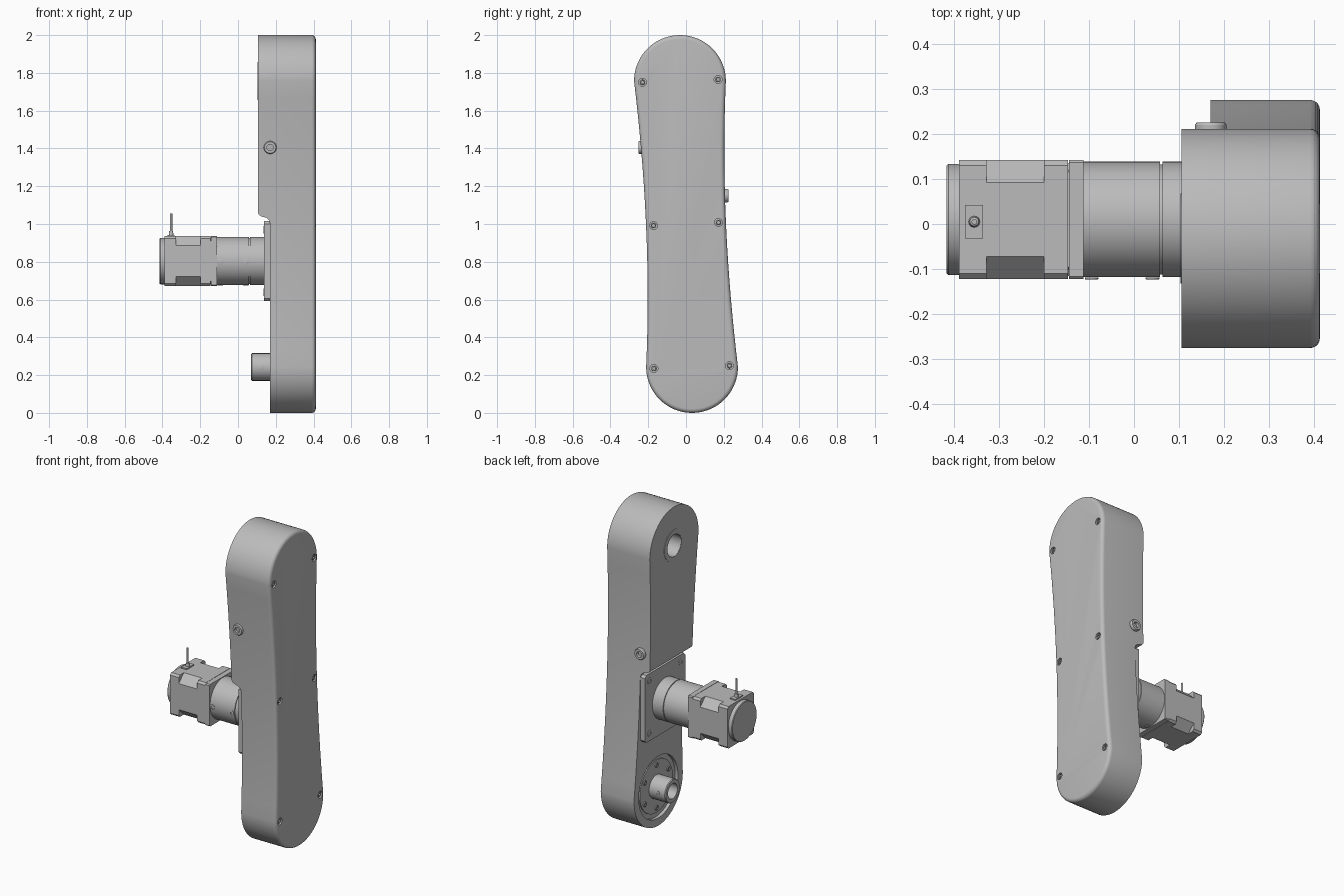
import bpy, bmesh, math
from mathutils import Vector

cube = bpy.data.objects.get("Cube")
if cube:
    bpy.data.objects.remove(cube, do_unlink=True)

grey = bpy.data.materials.new("machine grey")
grey.use_nodes = True
grey.diffuse_color = (0.5, 0.5, 0.5, 1)
grey.node_tree.nodes["Principled BSDF"].inputs["Base Color"].default_value = (0.5, 0.5, 0.5, 1)


def finish(name, bm):
    bmesh.ops.remove_doubles(bm, verts=bm.verts, dist=1e-5)
    bmesh.ops.recalc_face_normals(bm, faces=bm.faces)
    mesh = bpy.data.meshes.new(name)
    bm.to_mesh(mesh)
    bm.free()
    mesh.materials.append(grey)
    obj = bpy.data.objects.new(name, mesh)
    bpy.context.collection.objects.link(obj)
    return obj


def prism(name, points, lo, hi, axis="x", round_end=0):
    """Extrude a (y, z) profile along x, or an (x, z) profile along y."""
    place = (lambda a, b, t: (t, a, b)) if axis == "x" else (lambda a, b, t: (a, t, b))
    bm = bmesh.new()
    base = bm.faces.new([bm.verts.new(place(a, b, lo)) for a, b in points])
    out = bmesh.ops.extrude_face_region(bm, geom=[base])["geom"]
    shift = Vector(place(0, 0, hi - lo))
    bmesh.ops.translate(bm, vec=shift, verts=[v for v in out if isinstance(v, bmesh.types.BMVert)])
    if round_end:
        rim = [e for e in bm.edges if all(abs(v.co.x - hi) < 1e-5 for v in e.verts)]
        bmesh.ops.bevel(bm, geom=rim, offset=round_end, segments=5, profile=0.5, affect="EDGES")
    return finish(name, bm)


def lathe(name, profile, origin, axis=(-1, 0, 0), n=48):
    """Revolve (radius, height) pairs about an axis through origin."""
    bm = bmesh.new()
    turn = Vector(axis).to_track_quat("Z", "Y")
    rings = []
    for r, h in profile:
        angles = [math.tau * i / n for i in range(n)]
        rings.append([bm.verts.new(turn @ Vector((r * math.cos(a), r * math.sin(a), h))
                                   + Vector(origin)) for a in angles])
    for a, b in zip(rings, rings[1:]):
        for i in range(n):
            j = (i + 1) % n
            bm.faces.new((a[i], a[j], b[j], b[i]))
    return finish(name, bm)


def disc(name, r, h, origin, axis=(-1, 0, 0), n=48):
    return lathe(name, [(0, 0), (r, 0), (r, h), (0, h)], origin, axis, n)


def socket_screw(name, r, h, origin, axis=(-1, 0, 0)):
    return lathe(name, [(0, 0), (r, 0), (r, h * .8), (r * .9, h), (r * .5, h), (r * .5, h * .3),
                        (0, h * .3)], origin, axis, 24)


def cut_square(half, c, y, z):
    """Square profile with cut corners."""
    k = half - c
    pts = [(half, -k), (half, k), (k, half), (-k, half), (-half, k), (-half, -k), (-k, -half), (k, -half)]
    return [(y + a, z + b) for a, b in pts]


# Housing outline: one end arc and one waisted side, then repeated half a turn round
END_Y, END_Z, END_R = 0.032, 0.757, 0.243
side = [(0.757, -0.275), (0.3, -0.23), (-0.2, -0.205), (-0.757, -0.211)]


def side_y(z):
    total = 0
    for zi, yi in side:
        for zj, _ in side:
            if zj != zi:
                yi *= (z - zj) / (zi - zj)
        total += yi
    return total


half = []
for i in range(37):
    a = math.pi * i / 36
    half.append((-END_Y + END_R * math.cos(a), END_Z + END_R * math.sin(a)))
for i in range(1, 16):
    z = END_Z * (1 - i / 8)
    half.append((side_y(z), z))
outline = [(y, z + 1) for y, z in half] + [(-y, 1 - z) for y, z in half]
housing = prism("housing", outline, 0.105, 0.412, round_end=0.022)

# Cuts: stepped lower back, hub recess, upper bore, cover screw pockets
step = [(0, -0.1), (0.17, -0.1), (0.17, 1.0), (0.165, 1.02), (0.15, 1.033), (0.125, 1.04),
        (0.112, 1.047), (0.105, 1.06), (0.1, 1.1), (0, 1.1)]
low, high = (0.17, END_Y, 1 - END_Z), (0.105, -END_Y, 1 + END_Z)
cutters = [prism("step_cutter", step, -0.5, 0.5, axis="y"),
           disc("recess_cutter", 0.195, 0.3, (0.19, low[1], low[2])),
           disc("bore_cutter", 0.068, 0.4, (0.36, high[1], high[2]))]
cover_screws = [(s * y, 1 + s * z) for s in (1, -1) for y, z in ((-0.23, 0.75), (0.17, 0.765), (0.172, 0.008))]
for y, z in cover_screws:
    cutters.append(disc("pocket_cutter", 0.021, 0.2, (0.398, y, z), (1, 0, 0), 24))
for c in cutters:
    c.hide_render = True
    mod = housing.modifiers.new("cut", "BOOLEAN")
    mod.operation, mod.solver, mod.object = "DIFFERENCE", "EXACT", c
graph = bpy.context.evaluated_depsgraph_get()
cut_mesh = bpy.data.meshes.new_from_object(housing.evaluated_get(graph))
housing.modifiers.clear()
housing.data = cut_mesh
for c in cutters:
    bpy.data.objects.remove(c, do_unlink=True)
for y, z in cover_screws:
    socket_screw("cover_screw", 0.014, 0.012, (0.397, y, z), (1, 0, 0))

# Upper bore collar
lathe("bore_collar", [(0.07, 0), (0.1, 0), (0.1, 0.002), (0.07, 0.002), (0.07, 0)], high)

# Lower hub, hollow shaft and bolt circle
disc("hub_plate", 0.165, 0.008, (0.192, low[1], low[2]))
lathe("output_shaft", [(0, 0), (0.073, 0), (0.073, 0.117), (0.069, 0.122), (0.047, 0.122),
                       (0.047, 0.01), (0, 0.01)], (0.192, low[1], low[2]))
for i in range(6):
    a = math.tau * (i + 0.5) / 6
    socket_screw("hub_bolt", 0.015, 0.007, (0.184, low[1] + 0.135 * math.cos(a), low[2] + 0.135 * math.sin(a)))
for a in (0, math.pi):
    d = Vector((0, math.cos(a), math.sin(a)))
    socket_screw("set_screw", 0.014, 0.004, Vector((0.125, low[1], low[2])) + d * 0.0715, d)

# Side plugs
socket_screw("front_plug", 0.034, 0.03, (0.17, -0.222, 1.405), (0, -1, 0))
socket_screw("back_plug", 0.035, 0.03, (0.17, 0.195, 1.15), (0, 1, 0))

# Motor mounting plate
MY, MZ = 0.01, 0.804
plate = [(y, MZ + (z - MZ) * 1.06) for y, z in cut_square(0.2, 0.014, MY, MZ)]
prism("mount_plate", plate, 0.138, 0.175)
for sy in (-1, 1):
    for sz in (-1, 1):
        socket_screw("mount_bolt", 0.02, 0.005, (0.139, MY + sy * 0.155, MZ + sz * 0.165))

# Gearbox barrel with a narrow groove
lathe("gearbox", [(0, 0), (0.128, 0), (0.128, 0.077), (0.122, 0.077), (0.122, 0.082), (0.128, 0.082),
                  (0.128, 0.255), (0, 0.255)], (0.14, MY, MZ), n=64)
for x in (-0.094, 0.041):
    for d in ((0, -1, 0), (0, 1, 0), (0, 0, 1), (0, 0, -1)):
        socket_screw("gearbox_screw", 0.015, 0.004, Vector((x, MY - 0.004, MZ - 0.004)) + Vector(d) * 0.125, d)

# Motor: square ends, a waist with cut corners and a round end cap
for name, x0, x1, c in (("motor_rear", -0.388, -0.327, 0.012), ("motor_waist", -0.327, -0.199, 0.05),
                        ("motor_front", -0.199, -0.146, 0.012), ("motor_flange", -0.144, -0.112, 0.006)):
    prism(name, cut_square(0.132, c, MY, MZ), x0, x1)
prism("motor_joint", cut_square(0.125, 0.02, MY, MZ), -0.15, -0.14)
lathe("motor_cap", [(0, 0), (0.123, 0), (0.123, 0.025), (0.12, 0.029), (0, 0.029)], (-0.386, MY, MZ), n=64)

# Cable outlet
prism("cable_base", [(-0.032, 0.93), (0.042, 0.93), (0.042, 0.943), (-0.032, 0.943)], -0.374, -0.335)
lathe("cable", [(0, 0), (0.013, 0), (0.01, 0.022), (0.006, 0.024), (0.006, 0.115), (0, 0.115)],
      (-0.354, 0.005, 0.94), (0, 0, 1), 16)

# Smooth curved faces, keep machined edges crisp
bpy.ops.object.select_all(action="DESELECT")
for obj in bpy.context.collection.objects:
    if obj.type == "MESH":
        obj.select_set(True)
        bpy.context.view_layer.objects.active = obj
bpy.ops.object.shade_smooth_by_angle(angle=math.radians(30))
